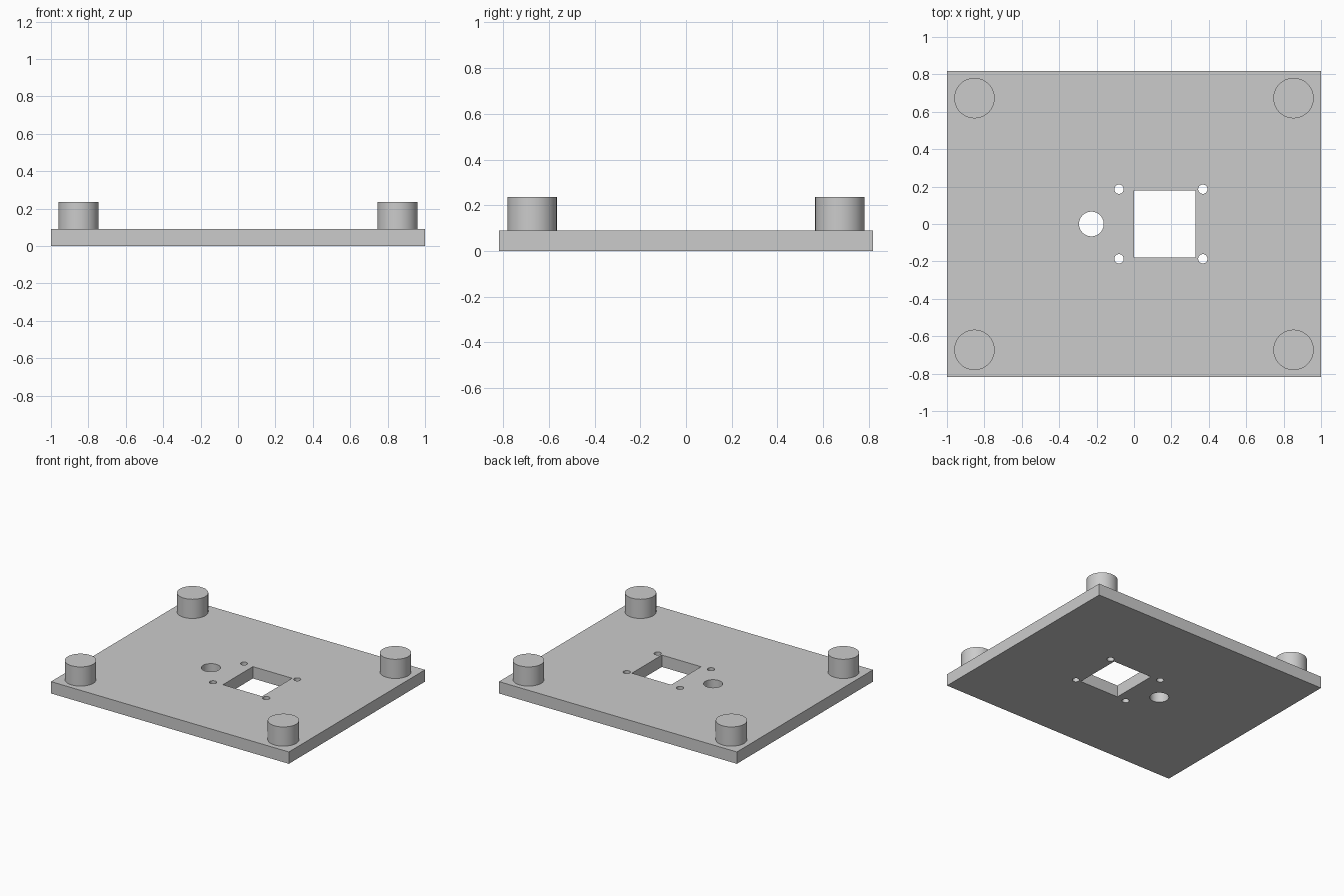
import bpy
import math

if "Cube" in bpy.data.objects:
    bpy.data.objects.remove(bpy.data.objects["Cube"], do_unlink=True)

grey = bpy.data.materials.new("light grey")
grey.use_nodes = True
colour = (0.6, 0.6, 0.6, 1)
grey.diffuse_color = colour
grey.node_tree.nodes["Principled BSDF"].inputs["Base Color"].default_value = colour

PLATE_TOP = 0.09
POST_TOP = 0.236


def box(name, x, y, z, size):
    bpy.ops.mesh.primitive_cube_add(size=1, location=(x, y, z))
    obj = bpy.context.object
    obj.name = name
    obj.scale = size
    bpy.ops.object.transform_apply(location=False, rotation=False, scale=True)
    obj.data.materials.append(grey)
    return obj


def cylinder(name, x, y, bottom, top, radius, sides=64):
    bpy.ops.mesh.primitive_cylinder_add(
        vertices=sides, radius=radius, depth=top - bottom,
        location=(x, y, (top + bottom) / 2))
    obj = bpy.context.object
    obj.name = name
    obj.data.materials.append(grey)
    return obj


def smooth(obj):
    bpy.ops.object.select_all(action="DESELECT")
    obj.select_set(True)
    bpy.context.view_layer.objects.active = obj
    bpy.ops.object.shade_smooth_by_angle(angle=math.radians(30))


def cut(target, cutter):
    mod = target.modifiers.new(cutter.name, "BOOLEAN")
    mod.operation = "DIFFERENCE"
    mod.solver = "EXACT"
    mod.object = cutter
    bpy.context.view_layer.objects.active = target
    bpy.ops.object.modifier_apply(modifier=mod.name)
    bpy.data.objects.remove(cutter, do_unlink=True)


# Base plate
plate = box("base_plate", 0, 0, PLATE_TOP / 2, (2, 1.635, PLATE_TOP))

# Square window, cable hole and four screw holes, all cut right through
cut(plate, box("window_cutter", 0.164, 0, 0.05, (0.33, 0.36, 0.4)))
cut(plate, cylinder("cable_hole_cutter", -0.228, 0, -0.1, 0.2, 0.066))
for x in (-0.08, 0.368):
    for y in (-0.186, 0.186):
        cut(plate, cylinder("screw_hole_cutter", x, y, -0.1, 0.2, 0.025, 32))
smooth(plate)

# Corner posts
for side, x in (("right", -0.853), ("left", 0.853)):
    for end, y in (("front", -0.673), ("back", 0.673)):
        smooth(cylinder(f"{end}_{side}_post", x, y, PLATE_TOP, POST_TOP, 0.108))
